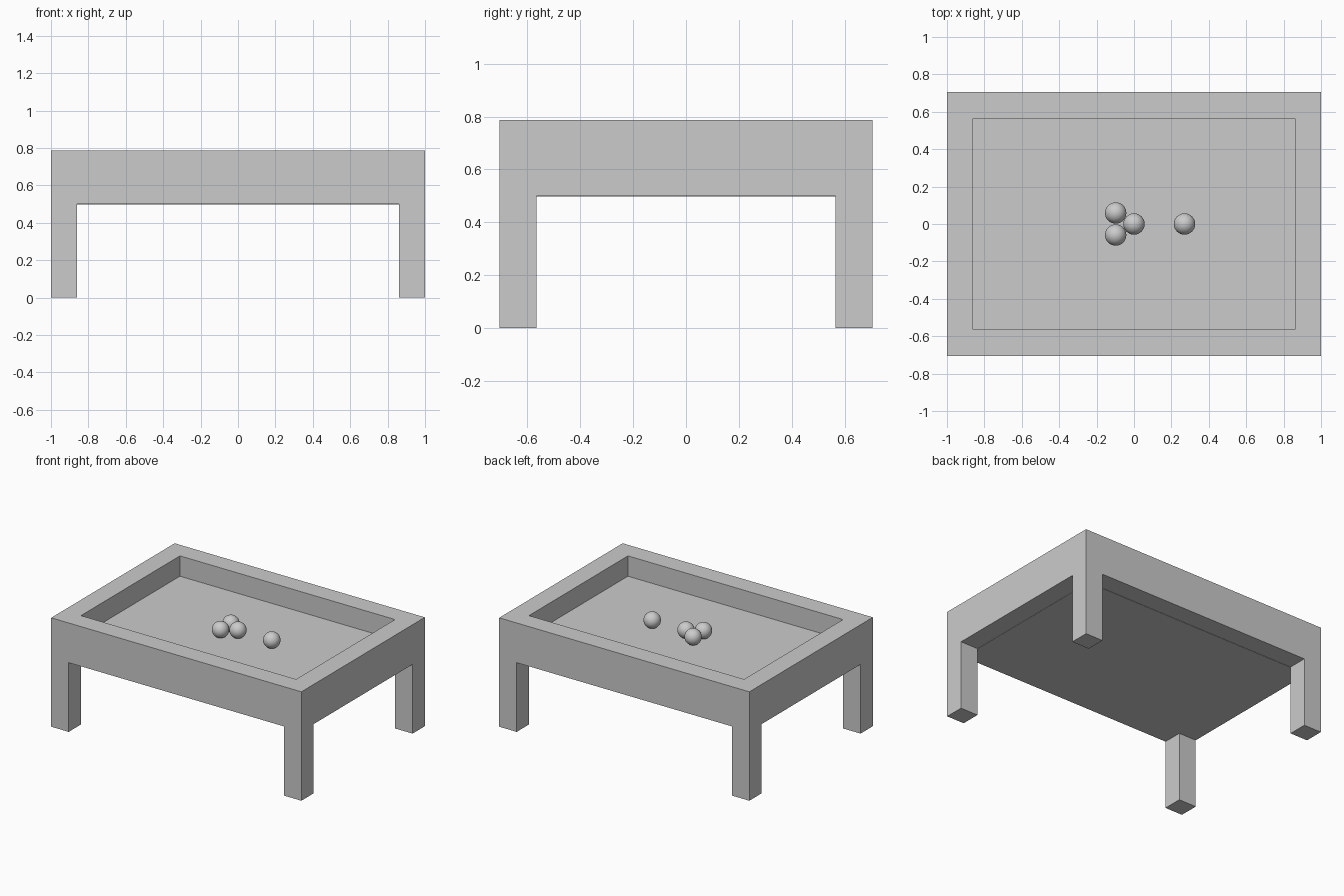
import bpy

default = bpy.data.objects.get("Cube")
if default:
    bpy.data.objects.remove(default, do_unlink=True)

# Single plain grey for the whole model
grey = bpy.data.materials.new("light_grey")
grey.use_nodes = True
colour = (0.6, 0.6, 0.6, 1)
grey.diffuse_color = colour
grey.node_tree.nodes["Principled BSDF"].inputs["Base Color"].default_value = colour

HALF_X, HALF_Y = 1.0, 0.705
WIDTH = 0.14                      # rail and leg thickness
LEG_TOP, BED_TOP, TOP = 0.5, 0.64, 0.787
IN_X, IN_Y = HALF_X - WIDTH, HALF_Y - WIDTH


def mesh_object(name, verts, faces):
    mesh = bpy.data.meshes.new(name)
    mesh.from_pydata(verts, [], faces)
    mesh.materials.append(grey)
    obj = bpy.data.objects.new(name, mesh)
    bpy.context.collection.objects.link(obj)
    return obj


def box(name, low, high):
    verts = [(x, y, z) for z in (low[2], high[2])
             for x, y in ((low[0], low[1]), (high[0], low[1]),
                          (high[0], high[1]), (low[0], high[1]))]
    sides = [(i, (i + 1) % 4, (i + 1) % 4 + 4, i + 4) for i in range(4)]
    return mesh_object(name, verts, [(3, 2, 1, 0), (4, 5, 6, 7)] + sides)


# Rim: one mitred rectangular ring swept around the table
corners = ((-1, -1), (1, -1), (1, 1), (-1, 1))
section = ((HALF_X, HALF_Y, LEG_TOP), (HALF_X, HALF_Y, TOP),
           (IN_X, IN_Y, TOP), (IN_X, IN_Y, LEG_TOP))
ring = [(sx * x, sy * y, z) for sx, sy in corners for x, y, z in section]
quads = []
for c in range(4):
    n = (c + 1) % 4
    for s in range(4):
        t = (s + 1) % 4
        quads.append((c * 4 + s, n * 4 + s, n * 4 + t, c * 4 + t))
mesh_object("table_rim", ring, quads)

# Playing bed, set below the rim
box("table_bed", (-IN_X, -IN_Y, LEG_TOP - 0.002), (IN_X, IN_Y, BED_TOP))

# Legs, flush with the outer corners
for sx, side in ((-1, "right"), (1, "left")):
    for sy, end in ((-1, "front"), (1, "back")):
        xs = sorted((sx * IN_X, sx * HALF_X))
        ys = sorted((sy * IN_Y, sy * HALF_Y))
        box(f"{end}_{side}_leg", (xs[0], ys[0], 0), (xs[1], ys[1], LEG_TOP))

# Balls: a triangle of three and one apart
RADIUS = 0.057
for name, x, y in (("rack_ball_front", -0.098, -0.059),
                   ("rack_ball_back", -0.098, 0.059),
                   ("rack_ball_tip", 0, 0),
                   ("cue_ball", 0.27, 0)):
    bpy.ops.mesh.primitive_uv_sphere_add(segments=32, ring_count=16, radius=RADIUS,
                                         location=(x, y, BED_TOP + RADIUS))
    ball = bpy.context.object
    ball.name = name
    ball.data.materials.append(grey)
    bpy.ops.object.shade_smooth()
